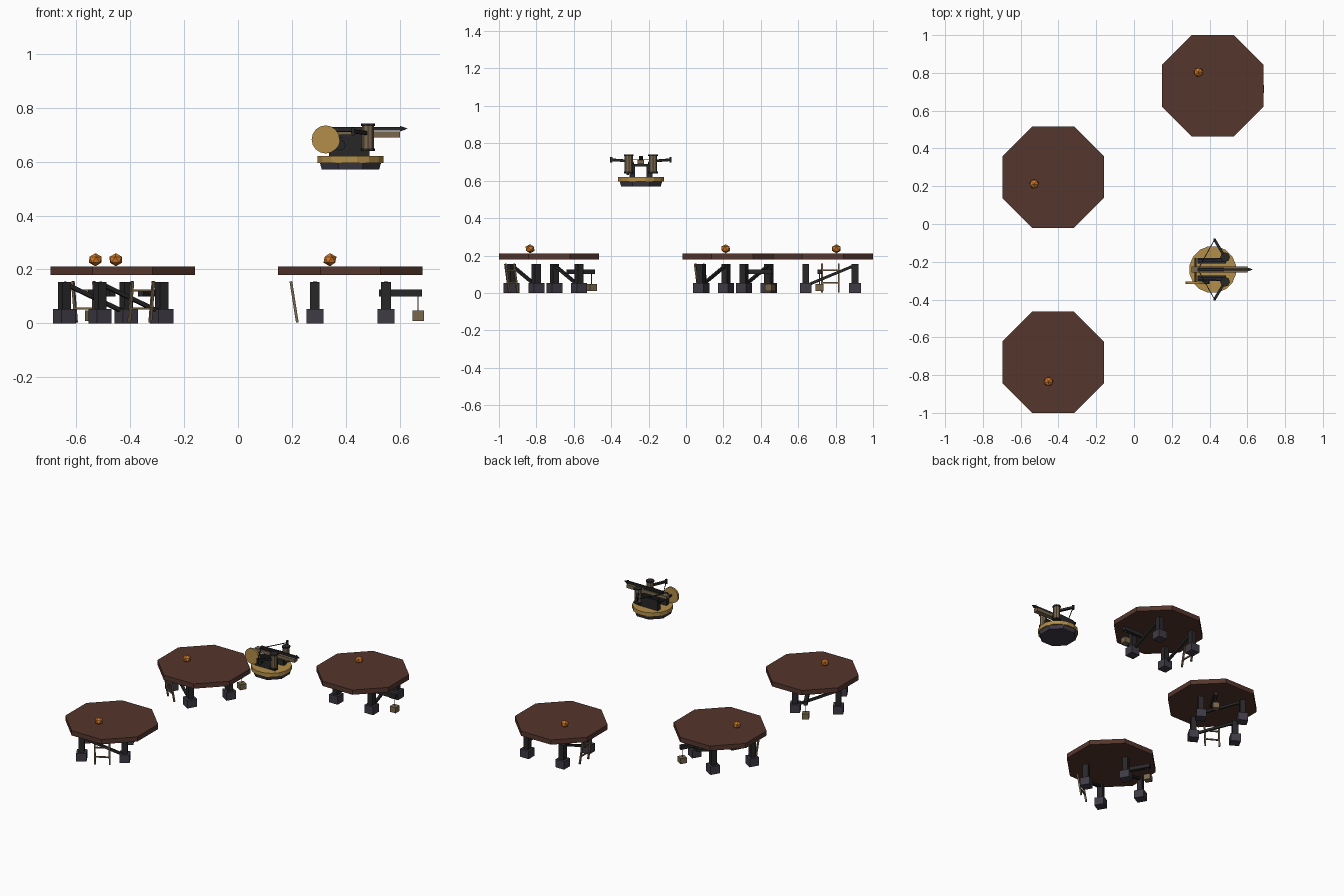
import bpy, math
from mathutils import Vector, Matrix

if "Cube" in bpy.data.objects:
    bpy.data.objects.remove(bpy.data.objects["Cube"])


def mat(name, rgb):
    m = bpy.data.materials.new(name)
    m.diffuse_color = (*rgb, 1)
    m.use_nodes = True
    m.node_tree.nodes["Principled BSDF"].inputs["Base Color"].default_value = m.diffuse_color
    return m


BROWN = mat("deck_brown", (0.09, 0.037, 0.026))
STONE = mat("stone", (0.05, 0.044, 0.06))
DARK = mat("dark_wood", (0.022, 0.02, 0.022))
GOLD = mat("brass", (0.45, 0.27, 0.065))
WOOD = mat("pale_wood", (0.19, 0.135, 0.075))
ORANGE = mat("ember", (0.65, 0.19, 0.02))


def finish(name, m, frame):
    o = bpy.context.object
    o.name = name
    o.data.materials.append(m)
    o.matrix_world = frame @ o.matrix_basis
    return o


def box(name, m, loc, size, frame=Matrix()):
    bpy.ops.mesh.primitive_cube_add(size=1)
    o = bpy.context.object
    o.data.transform(Matrix.Diagonal((*size, 1)))
    o.location = loc
    bpy.context.view_layer.update()
    return finish(name, m, frame)


def cone(name, m, loc, r1, r2, h, n=8, frame=Matrix(), spin=0.0, axis=(0, 0, 1)):
    bpy.ops.mesh.primitive_cone_add(vertices=n, radius1=r1, radius2=r2, depth=h)
    o = bpy.context.object
    q = Vector(axis).to_track_quat('Z', 'Y').to_matrix().to_4x4()
    o.data.transform(q @ Matrix.Rotation(spin, 4, 'Z'))
    o.location = loc
    bpy.context.view_layer.update()
    return finish(name, m, frame)


def bar(name, m, a, b, w, frame=Matrix()):
    """Square bar between two points"""
    a, b = Vector(a), Vector(b)
    d = b - a
    return cone(name, m, (a + b) / 2, w * 0.7071, w * 0.7071, d.length, 4,
                frame, math.pi / 4, d)


def platform(tag, base, deck, turn):
    f = Matrix.Translation((*base, 0)) @ Matrix.Rotation(math.radians(turn), 4, 'Z')
    # octagonal deck stays aligned to the axes
    r = 0.268 / math.cos(math.pi / 8)
    cone(tag + "_deck", BROWN, (*deck, 0.195), r, r, 0.032, 8, spin=math.pi / 8)
    # stone feet and posts
    for sx in (-1, 1):
        for sy in (-1, 1):
            x, y = 0.132 * sx, 0.132 * sy
            box(tag + "_foot", STONE, (x, y, 0.027), (0.063, 0.063, 0.054), f)
            box(tag + "_post", DARK, (x, y, 0.103), (0.036, 0.036, 0.102), f)
        # diagonal brace
        bar(tag + "_brace", DARK, (x, -0.128, 0.04), (x, 0.132, 0.148), 0.015, f)
    # ladder
    for y in (-0.045, 0.045):
        bar(tag + "_ladder_rail", WOOD, (-0.197, y, 0.003), (-0.221, y, 0.156), 0.01, f)
    for z in (0.055, 0.122):
        x = -0.197 - 0.024 * z / 0.153
        bar(tag + "_ladder_rung", WOOD, (x, -0.045, z), (x, 0.045, z), 0.008, f)
    # hoist beam with hanging crate
    box(tag + "_hoist_beam", DARK, (0.185, -0.058, 0.113), (0.16, 0.024, 0.026), f)
    bar(tag + "_hoist_rope", WOOD, (0.251, -0.058, 0.045), (0.251, -0.058, 0.105), 0.004, f)
    box(tag + "_crate", WOOD, (0.251, -0.058, 0.028), (0.042, 0.042, 0.038), f)
    # glowing lamp on deck
    bpy.ops.mesh.primitive_ico_sphere_add(subdivisions=1, radius=0.027)
    bpy.context.object.data.transform(Matrix.Diagonal((1, 1, 0.9, 1)))
    bpy.context.object.location = (-0.076, 0.032, 0.236)
    bpy.context.view_layer.update()
    finish(tag + "_lamp", ORANGE, f)


platform("left_platform", (-0.463, 0.262), (-0.428, 0.248), 60)
platform("back_platform", (0.417, 0.772), (0.417, 0.732), 0)
platform("front_platform", (-0.463, -0.752), (-0.428, -0.732), 120)

# floating turret
T = Matrix.Translation((0.417, -0.241, 0))
cone("turret_underside", STONE, (0, 0, 0.583), 0.115, 0.123, 0.026, 8, T, math.pi / 8)
cone("turret_ring", GOLD, (0, 0, 0.608), 0.125, 0.125, 0.026, 16, T, math.pi / 16)
box("stock", WOOD, (0.035, 0, 0.7), (0.296, 0.034, 0.022), T)
box("stock_groove_rail", DARK, (-0.01, 0, 0.713), (0.14, 0.022, 0.008), T)
bar("bolt_shaft", DARK, (-0.075, 0, 0.722), (0.19, 0, 0.722), 0.013, T)
cone("bolt_tip", DARK, (0.198, 0, 0.722), 0.015, 0, 0.03, 4, T, math.pi / 4, (1, 0, 0))
for s in (-1, 1):
    box("cheek", DARK, (-0.005, s * 0.046, 0.654), (0.15, 0.03, 0.07), T)
    bar("cheek_rail", DARK, (-0.08, s * 0.046, 0.69), (0.06, s * 0.05, 0.695), 0.016, T)
    # torsion bundle with end caps
    c = (0.065, s * 0.065)
    cone("spring_drum", WOOD, (*c, 0.692), 0.022, 0.022, 0.09, 8, T)
    for z in (0.644, 0.736):
        cone("spring_cap", DARK, (*c, z), 0.026, 0.026, 0.01, 8, T)
    # bow arm and string
    tip = (0.009, s * 0.158, 0.712)
    bar("bow_arm", DARK, (*c, 0.705), tip, 0.014, T)
    box("bow_arm_tip", DARK, tip, (0.012, 0.012, 0.03), T)
    bar("bow_string", DARK, tip, (-0.078, 0, 0.712), 0.004, T)
# winding wheel and crank hub
cone("winding_wheel", GOLD, (-0.092, -0.07, 0.682), 0.052, 0.052, 0.014, 16, T, 0, (0, 1, 0))
bar("winding_axle", DARK, (-0.092, -0.07, 0.682), (-0.092, 0.06, 0.682), 0.012, T)
cone("crank_hub", DARK, (-0.038, -0.068, 0.661), 0.02, 0.02, 0.016, 8, T, 0, (0, 1, 0))
